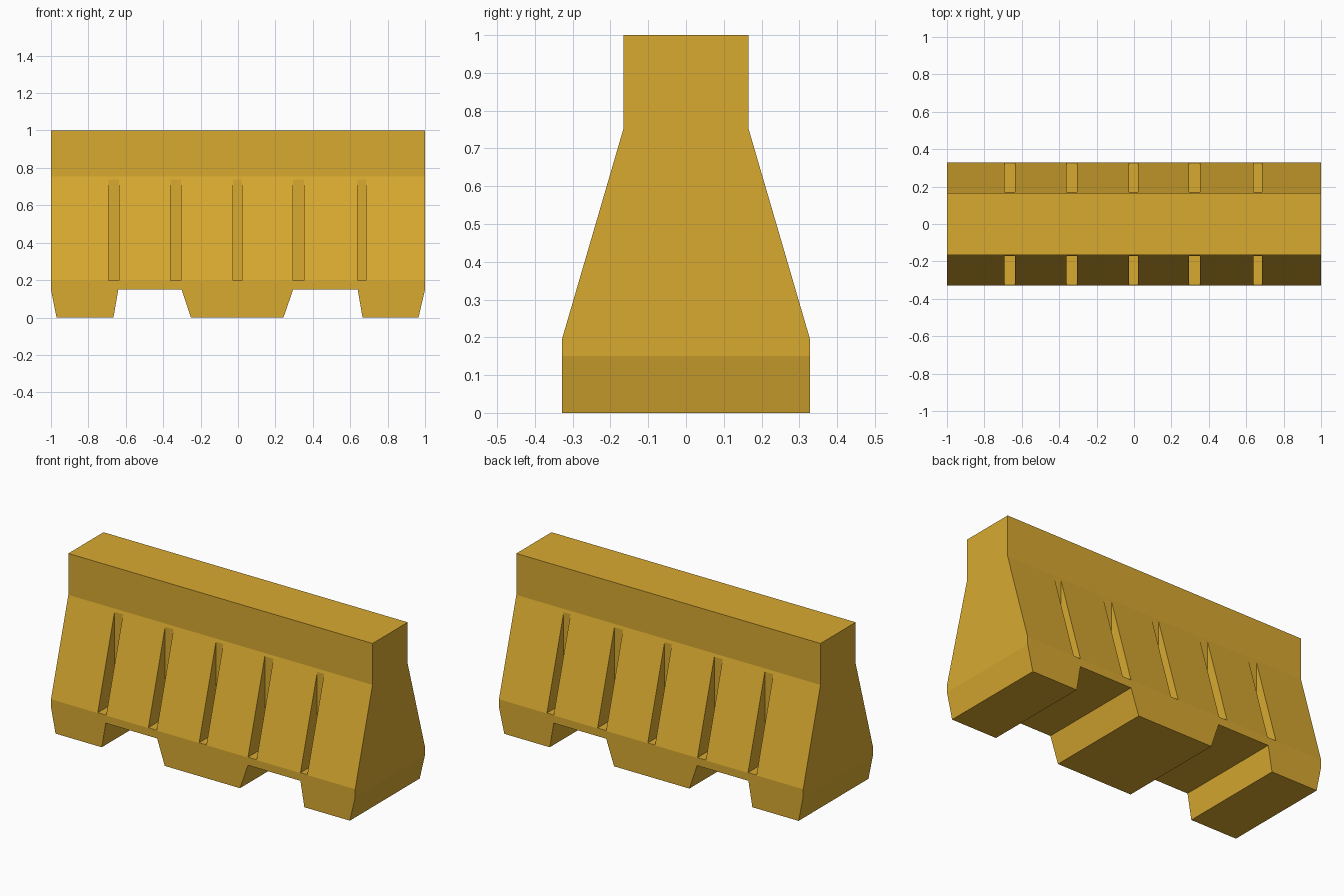
import bpy, bmesh
from mathutils import Vector

cube = bpy.data.objects.get("Cube")
if cube:
    bpy.data.objects.remove(cube, do_unlink=True)

yellow = bpy.data.materials.new("barrier yellow")
yellow.use_nodes = True
colour = (0.69, 0.40, 0.03, 1)
yellow.diffuse_color = colour
yellow.node_tree.nodes["Principled BSDF"].inputs["Base Color"].default_value = colour


def add_prism(bm, points, offset):
    """Extrude a closed polygon along the offset vector."""
    face = bm.faces.new([bm.verts.new(p) for p in points])
    result = bmesh.ops.extrude_face_region(bm, geom=[face])
    moved = [v for v in result["geom"] if isinstance(v, bmesh.types.BMVert)]
    bmesh.ops.translate(bm, verts=moved, vec=Vector(offset))


def make_object(name, prisms):
    bm = bmesh.new()
    for points, offset in prisms:
        add_prism(bm, points, offset)
    bmesh.ops.recalc_face_normals(bm, faces=bm.faces)
    mesh = bpy.data.meshes.new(name)
    bm.to_mesh(mesh)
    bm.free()
    mesh.materials.append(yellow)
    obj = bpy.data.objects.new(name, mesh)
    bpy.context.collection.objects.link(obj)
    return obj


def cut(obj, tool, operation):
    """Apply a boolean and discard its tool."""
    tool.hide_render = True
    mod = obj.modifiers.new(operation, 'BOOLEAN')
    mod.operation, mod.solver, mod.object = operation, 'EXACT', tool
    bpy.context.view_layer.objects.active = obj
    bpy.ops.object.modifier_apply(modifier=mod.name)
    bpy.data.objects.remove(tool, do_unlink=True)


# Barrier body: sloped cross-section run along the length
half = [(0.328, 0), (0.328, 0.196), (0.165, 0.754), (0.165, 1)]
section = half + [(-y, z) for y, z in reversed(half)]
body = make_object("barrier_body", [([(-1.1, y, z) for y, z in section], (2.2, 0, 0))])

# Long outline with chamfered feet and two forklift notches
feet = [(-1, 0.15), (-0.97, 0), (-0.666, 0), (-0.64, 0.15), (-0.302, 0.15), (-0.252, 0),
        (0.243, 0), (0.295, 0.15), (0.64, 0.15), (0.666, 0), (0.965, 0), (1, 0.15)]
outline = feet + [(1, 1.1), (-1, 1.1)]
cut(body, make_object("outline_tool", [([(x, -0.5, z) for x, z in outline], (0, 1, 0))]),
    'INTERSECT')

# Upright slots in both sloping sides
slots = []
for x0, x1 in [(-0.693, -0.637), (-0.36, -0.305), (-0.026, 0.022), (0.295, 0.352), (0.64, 0.685)]:
    for side in (-1, 1):
        rect = [(0.17, 0.198), (0.5, 0.198), (0.5, 0.8), (0.17, 0.8)]
        slots.append(([(x0, side * y, z) for y, z in rect], (x1 - x0, 0, 0)))
cut(body, make_object("slot_tool", slots), 'DIFFERENCE')

for poly in body.data.polygons:
    poly.use_smooth = False
    poly.material_index = 0
